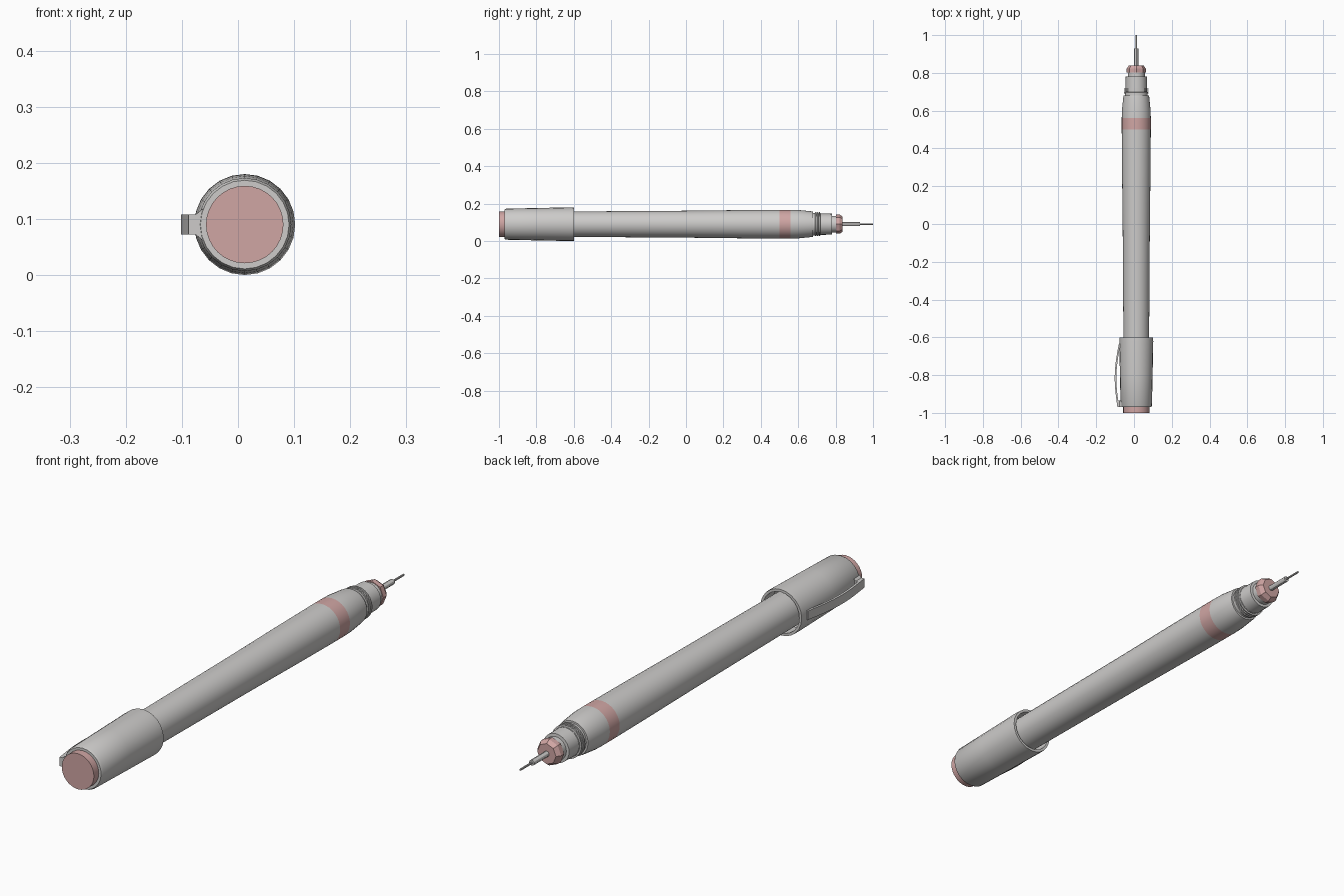
import bpy
import bmesh
import math

if "Cube" in bpy.data.objects:
    bpy.data.objects.remove(bpy.data.objects["Cube"], do_unlink=True)

AXIS_X, AXIS_Z = 0.012, 0.09


def material(name, rgb):
    mat = bpy.data.materials.new(name)
    mat.use_nodes = True
    color = (*rgb, 1)
    mat.diffuse_color = color
    mat.node_tree.nodes["Principled BSDF"].inputs["Base Color"].default_value = color
    return mat


GREY = material("light grey", (0.61, 0.6, 0.59))
PINK = material("dusty pink", (0.63, 0.38, 0.37))


def finish(name, bm, mats, smooth=True):
    bmesh.ops.recalc_face_normals(bm, faces=bm.faces)
    mesh = bpy.data.meshes.new(name)
    bm.to_mesh(mesh)
    bm.free()
    for mat in mats:
        mesh.materials.append(mat)
    obj = bpy.data.objects.new(name, mesh)
    bpy.context.collection.objects.link(obj)
    if smooth:
        bpy.ops.object.select_all(action="DESELECT")
        obj.select_set(True)
        bpy.context.view_layer.objects.active = obj
        bpy.ops.object.shade_smooth_by_angle(angle=math.radians(30))
    return obj


def lathe(name, profile, mats, sides=24, smooth=True, closed=False, band=None):
    """Revolve (y, radius) points around the long axis of the pen."""
    bm = bmesh.new()
    rings = []
    for y, r in profile:
        turns = [2 * math.pi * i / sides for i in range(sides)]
        rings.append([bm.verts.new((AXIS_X + r * math.cos(a), y,
                                    AXIS_Z + r * math.sin(a))) for a in turns])
    pairs = list(zip(rings, rings[1:]))
    if closed:
        pairs.append((rings[-1], rings[0]))
    else:
        bm.faces.new(rings[0])
        bm.faces.new(rings[-1])
    for a, b in pairs:
        for i in range(sides):
            j = (i + 1) % sides
            face = bm.faces.new((a[i], a[j], b[j], b[i]))
            if band and band[0] < face.calc_center_median().y < band[1]:
                face.material_index = 1
    return finish(name, bm, mats, smooth)


# Barrel with its painted band
lathe("barrel", [(-0.97, 0.066), (-0.6, 0.068), (0, 0.072), (0.3, 0.0755),
                 (0.5, 0.077), (0.56, 0.077), (0.6, 0.076), (0.67, 0.069),
                 (0.68, 0.067)],
      [GREY, PINK], sides=32, band=(0.5, 0.56))

# Coloured plug at the rear
lathe("end_plug", [(-1, 0.069), (-0.96, 0.069)], [PINK], sides=32)

# Hollow flared cap
lathe("cap", [(-0.97, 0.068), (-0.97, 0.079), (-0.962, 0.083), (-0.8, 0.0865),
              (-0.62, 0.09), (-0.6, 0.089), (-0.6, 0.079), (-0.66, 0.078),
              (-0.67, 0.066)], [GREY], closed=True)

# Threaded collar
thread = [(0.67, 0.06), (0.69, 0.06)]
for k in range(3):
    y = 0.692 + 0.01 * k
    thread += [(y, 0.064), (y + 0.005, 0.064), (y + 0.006, 0.058), (y + 0.009, 0.058)]
lathe("thread_collar", thread, [GREY])

# Stepped nose
lathe("nose", [(0.715, 0.057), (0.78, 0.056), (0.781, 0.045), (0.81, 0.045)], [GREY])

# Faceted nut, needle sleeve and needle
lathe("tip_nut", [(0.803, 0.051), (0.822, 0.051), (0.838, 0.04)], [PINK],
      sides=8, smooth=False)
lathe("needle_sleeve", [(0.83, 0.011), (0.93, 0.011)], [GREY], sides=12)
lathe("needle", [(0.925, 0.004), (1, 0.004)], [GREY], sides=8)

# Bowed clip on the side of the cap
bm = bmesh.new()
half, steps = 0.0175, 10
sections = []
for i in range(steps + 1):
    t = i / steps
    y = -0.968 + 0.335 * t
    outer = -0.088 + 0.008 * t - 0.018 * math.sin(math.pi * t)
    sections.append([bm.verts.new((x, y, AXIS_Z + z)) for x, z in
                     ((outer, -half), (outer, half),
                      (outer + 0.009, half), (outer + 0.009, -half))])
bm.faces.new(sections[0])
bm.faces.new(sections[-1])
for a, b in zip(sections, sections[1:]):
    for i in range(4):
        j = (i + 1) % 4
        bm.faces.new((a[i], a[j], b[j], b[i]))
finish("clip", bm, [GREY])

# Flared bracket joining the clip to the cap
bm = bmesh.new()
outline = ((-0.088, -half), (-0.076, -half), (-0.06, -0.03),
           (-0.06, 0.03), (-0.076, half), (-0.088, half))
base = bm.faces.new([bm.verts.new((x, -0.969, AXIS_Z + z)) for x, z in outline])
extruded = bmesh.ops.extrude_face_region(bm, geom=[base])["geom"]
bmesh.ops.translate(bm, vec=(0, 0.035, 0),
                    verts=[g for g in extruded if isinstance(g, bmesh.types.BMVert)])
finish("clip_bracket", bm, [GREY], smooth=False)
